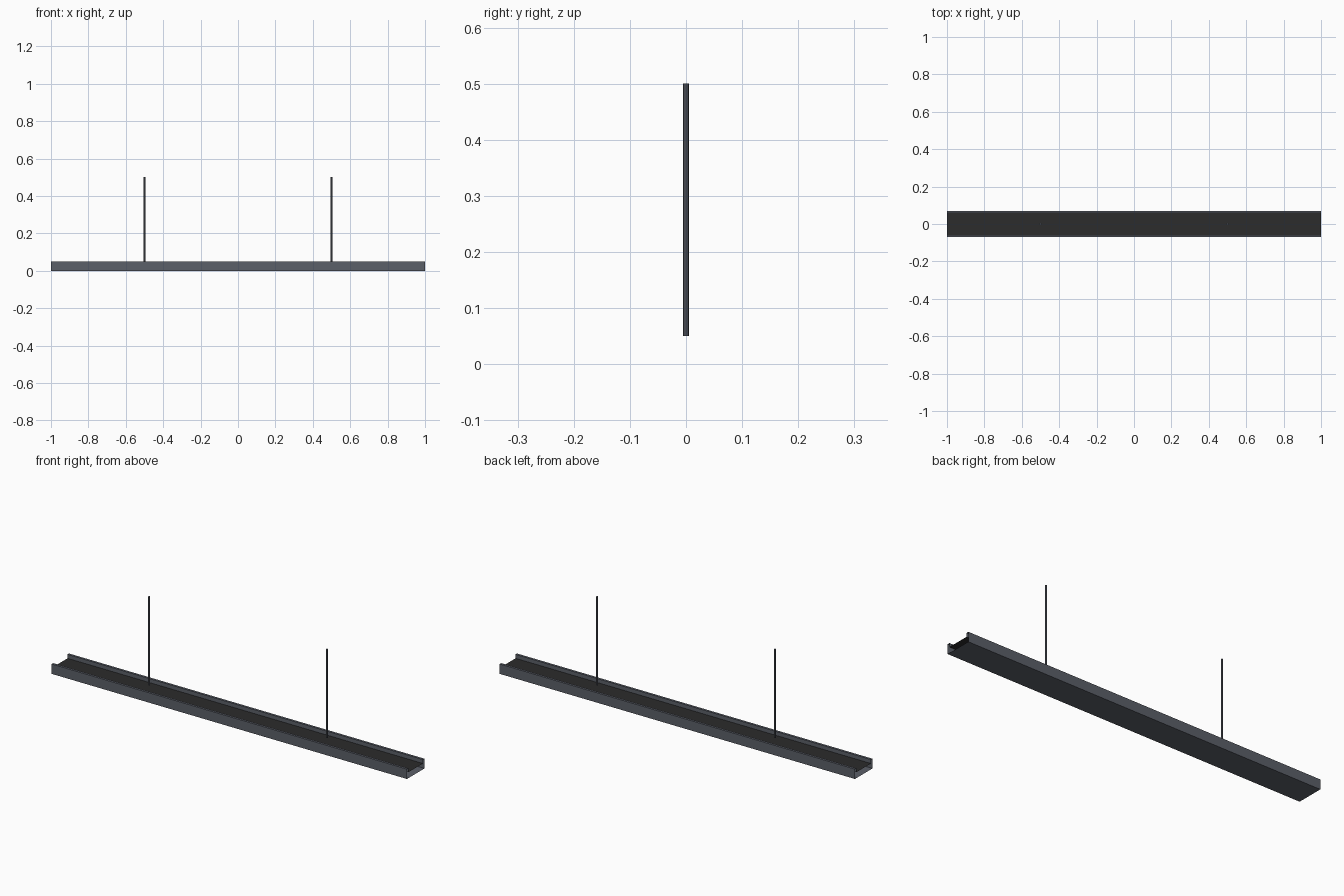
import bpy, bmesh, math

if "Cube" in bpy.data.objects:
    bpy.data.objects.remove(bpy.data.objects["Cube"])


def material(name, rgb):
    m = bpy.data.materials.new(name)
    m.diffuse_color = (*rgb, 1)
    m.use_nodes = True
    m.node_tree.nodes["Principled BSDF"].inputs["Base Color"].default_value = m.diffuse_color
    return m


housing = material("slate grey", (0.105, 0.115, 0.14))
dark = material("dark charcoal", (0.025, 0.025, 0.025))


def add_object(name, bm, mats):
    me = bpy.data.meshes.new(name)
    bm.to_mesh(me)
    bm.free()
    for m in mats:
        me.materials.append(m)
    ob = bpy.data.objects.new(name, me)
    bpy.context.collection.objects.link(ob)
    return ob


# open-ended housing: hollow channel with raised rims and a recessed dark top
W, H, RIM, DECK = 0.07, 0.05, 0.012, 0.03
profile = [(-W, 0), (W, 0), (W, H), (W - RIM, H), (W - RIM, DECK),
           (-W + RIM, DECK), (-W + RIM, H), (-W, H)]
bm = bmesh.new()
rings = [[bm.verts.new((x, y, z)) for y, z in profile] for x in (-1, 1)]
n = len(profile)
for i in range(n):
    j = (i + 1) % n
    f = bm.faces.new((rings[0][i], rings[0][j], rings[1][j], rings[1][i]))
    if i == 4:
        f.material_index = 1
bmesh.ops.recalc_face_normals(bm, faces=bm.faces)
add_object("channel_housing", bm, [housing, dark])

# two suspension rods
for side, x in (("left", -0.5), ("right", 0.5)):
    bm = bmesh.new()
    bmesh.ops.create_cone(bm, cap_ends=True, segments=8, radius1=0.005,
                          radius2=0.005, depth=0.45)
    bmesh.ops.translate(bm, verts=bm.verts, vec=(x, 0, 0.275))
    add_object(side + "_suspension_rod", bm, [housing])
